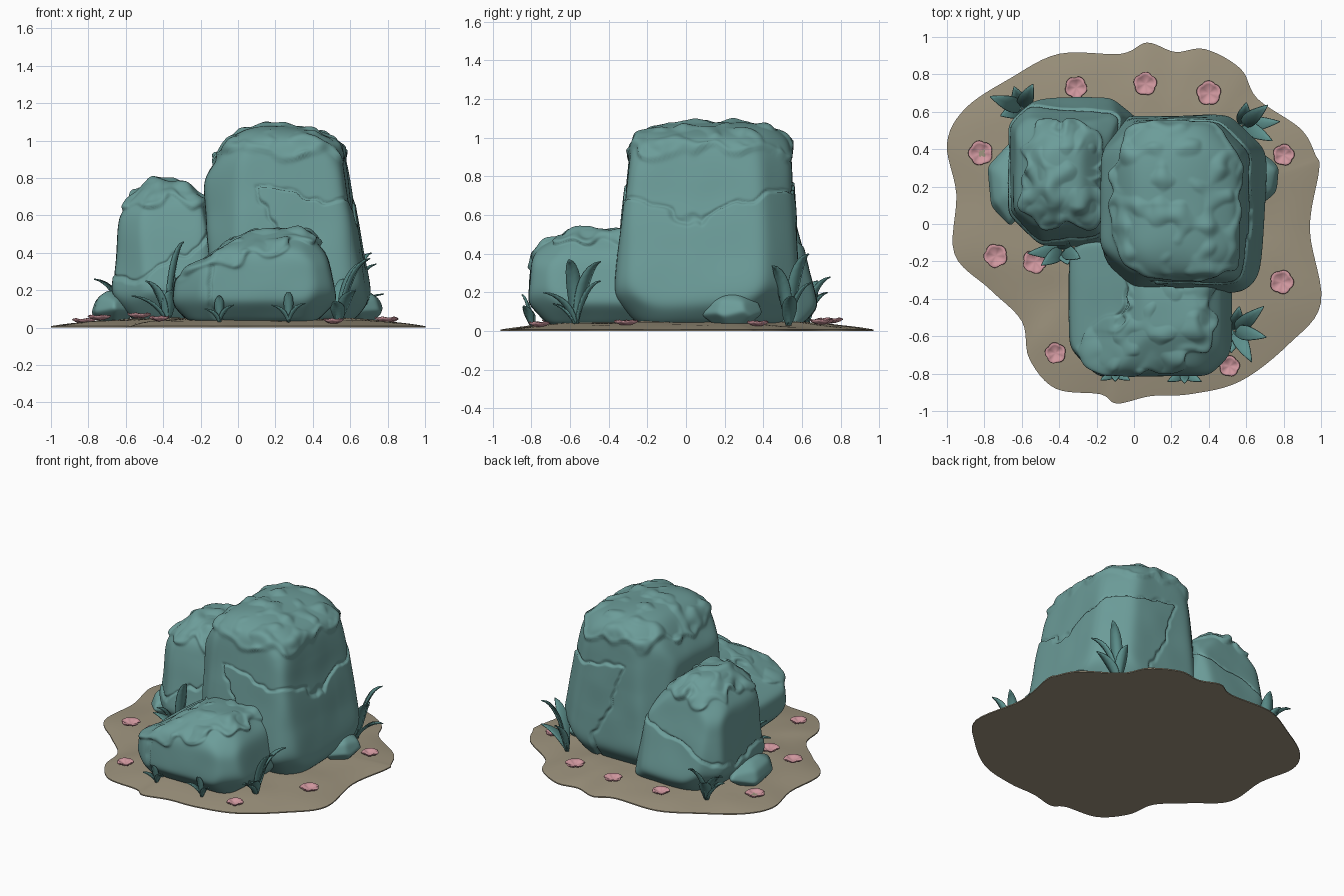
import bpy, bmesh, math, random
from mathutils import Vector, noise

if "Cube" in bpy.data.objects:
    bpy.data.objects.remove(bpy.data.objects["Cube"])

random.seed(4)


def material(name, rgb):
    m = bpy.data.materials.new(name)
    m.diffuse_color = (*rgb, 1)
    m.use_nodes = True
    m.node_tree.nodes["Principled BSDF"].inputs["Base Color"].default_value = m.diffuse_color
    return m


STONE = material("teal stone", (0.150, 0.335, 0.320))
LEAF = material("leaf teal", (0.110, 0.285, 0.270))
SAND = material("sandy soil", (0.335, 0.290, 0.205))
PINK = material("pink petals", (0.630, 0.310, 0.345))


def finish(bm, name, mat, thickness=0):
    bmesh.ops.recalc_face_normals(bm, faces=bm.faces)
    for f in bm.faces:
        f.smooth = True
    me = bpy.data.meshes.new(name)
    bm.to_mesh(me)
    bm.free()
    ob = bpy.data.objects.new(name, me)
    bpy.context.collection.objects.link(ob)
    me.materials.append(mat)
    if thickness:
        s = ob.modifiers.new("thickness", "SOLIDIFY")
        s.thickness = thickness
        s.offset = 0
    return ob


def step(x):
    x = min(max(x, 0), 1)
    return x * x * (3 - 2 * x)


def direction(az, el):
    a, e = math.radians(az), math.radians(el)
    return Vector((math.cos(a) * math.cos(e), math.sin(a) * math.cos(e), math.sin(e)))


def rock(name, centre, planes, cap=None, ledge=None, scale=(1, 1, 1), level=7, p=28):
    """Softly rounded intersection of planes (azimuth, elevation, distance),
    with a dripping crust above the cap height and a slightly raised, cracked ledge."""
    c = Vector(centre)
    cut = [direction(a, e) / d for a, e, d in planes]
    bm = bmesh.new()
    bmesh.ops.create_icosphere(bm, subdivisions=level, radius=1)
    for v in bm.verts:
        d = v.co.normalized()
        total = sum(k ** p for k in (n.dot(d) for n in cut) if k > 0)
        r = 1.012 * total ** (-1 / p)
        q = c + Vector([d[i] * r * scale[i] for i in range(3)])
        push = 0.006 * noise.noise(q * 5)
        s = 0
        if cap:
            az = math.atan2(d.y, d.x)
            edge = cap(q) + 0.02 * math.sin(11 * az + 3 * noise.noise(q * 3)) + 0.07 * noise.noise(q * 7)
            s = step((q.z - edge) / 0.014)
            lip = math.exp(-((q.z - edge - 0.03) / 0.025) ** 2)
            push += s * (0.006 + 0.035 * max(0, noise.noise(q * 10))) + 0.009 * lip - 0.006
        if ledge:
            g = ledge(q) + 0.08 * noise.noise(q * 4) + 0.03 * noise.noise(q * 13)
            push += (1 - s) * (0.009 * step(g / 0.02) - 0.011 * math.exp(-(g / 0.010) ** 2))
        v.co = q + d * push
    return finish(bm, name, STONE)


# Three boulders
rock("tall_boulder", (0.22, 0.12, 0.5), [
    (-3, 10, .414), (180, -4, .385), (180, 34, .50), (0, 88, .582),
    (-90, 6, .452), (90, 3, .445), (0, 50, .595), (-90, 50, .64), (90, 50, .65),
    (0, 70, .58), (180, 70, .588), (-90, 72, .632), (90, 70, .65),
    (45, 8, .495), (-45, 8, .56), (-135, 5, .48), (135, 5, .485),
    (45, 40, .612), (-45, 40, .63), (-135, 40, .61), (135, 40, .615),
    (0, -90, .47), (0, -40, .594), (-90, -40, .579), (90, -40, .574),
    (45, -35, .60), (-45, -35, .66)],
    cap=lambda q: 0.91,
    ledge=lambda q: min(0.55 + 0.4 * abs(q.y - 0.08) - q.z, q.x - 0.22 - 0.3 * (0.5 - q.z)))

rock("left_boulder", (-0.34, 0.28, 0.4), [
    (-8, 12, .239), (180, 5, .312), (180, 40, .358), (0, 88, .38), (0, 45, .311),
    (-90, 12, .349), (90, 14, .322), (90, 50, .385), (-90, 50, .404),
    (135, 6, .39), (-135, 6, .37), (-45, 8, .36), (45, 8, .395),
    (135, 40, .38), (45, 40, .365), (-135, 40, .41), (-45, 40, .404),
    (0, -90, .37), (180, -40, .392), (-90, -40, .445), (90, -40, .476),
    (135, -35, .456), (-135, -35, .46)],
    cap=lambda q: 0.66,
    ledge=lambda q: 0.36 + 0.5 * (q.x + 0.4) - q.z)

rock("front_boulder", (0.1, -0.46, 0.25), [
    (0, 12, .40), (180, 5, .432), (180, 57, .247), (180, 86, .272), (0, 45, .372),
    (-90, 4, .350), (-90, 35, .355), (-90, 62, .302), (90, 0, .36), (90, 78, .283),
    (-135, 6, .445), (-45, 6, .462), (135, 6, .515), (-45, 45, .392), (-135, 40, .385),
    (0, -90, .22), (0, -45, .382), (180, -45, .405), (-90, -45, .332),
    (-45, -35, .425), (-135, -35, .434)],
    cap=lambda q: 0.40 + 0.25 * (q.x - 0.2) + 0.15 * step((q.y + 0.62) * 6) * step((0.05 - q.x) * 8),
    ledge=lambda q: 0.3 * (q.y + 0.5) - 0.06 - q.x)

# Two small lumpy stones beside the boulders
for name, c, size in (("left_stone", (-0.665, 0.21, 0.105), (0.104, 0.172, 0.092)),
                      ("right_stone", (0.65, 0.24, 0.105), (0.108, 0.128, 0.088))):
    facets = [(a + random.uniform(-12, 12), e, random.uniform(.97, 1.05))
              for e in (-35, 15, 50) for a in range(0, 360, 60)]
    rock(name, c, facets + [(0, 90, 1), (0, -90, .9)], scale=size, level=5, p=18)

# Ground patch with a wavy outline
outline = [Vector(p) for p in (
    (.99, .29), (.94, -.03), (1.0, -.42), (.83, -.64), (.57, -.84), (.3, -.91), (.09, -.92),
    (-.09, -.96), (-.18, -.91), (-.42, -.88), (-.56, -.72), (-.6, -.52), (-.77, -.35),
    (-.96, -.16), (-.95, .16), (-1.0, .43), (-.9, .62), (-.66, .78), (-.4, .91), (-.07, .91),
    (.07, .97), (.22, .92), (.38, .935), (.57, .83), (.66, .67), (.89, .51), (.97, .37))]


def rim_points(pts, n=6):
    out = []
    for i in range(len(pts)):
        a, b, c, d = (pts[(i + k) % len(pts)] for k in (-1, 0, 1, 2))
        for j in range(n):
            t = j / n
            out.append(b + 0.5 * t * (c - a + t * (2 * a - 5 * b + 4 * c - d
                       + t * (3 * b - a - 3 * c + d))))
    return out


def soil_height(x, y, t):
    return 0.008 + 0.044 * (1 - t ** 4) + 0.012 * t * (1 - t) * 4 * noise.noise((x * 4, y * 4, 0))


rim = rim_points(outline)
bm = bmesh.new()
rings = []
for t in (0.15, 0.35, 0.5, 0.6, 0.68, 0.76, 0.83, 0.89, 0.94, 0.98, 1.0):
    rings.append([bm.verts.new((p.x * t, p.y * t, soil_height(p.x * t, p.y * t, t))) for p in rim])
rings.append([bm.verts.new((p.x, p.y, 0)) for p in rim])
top, bottom = bm.verts.new((0, 0, 0.05)), bm.verts.new((0, 0, 0))
n = len(rim)
for i in range(n):
    j = (i + 1) % n
    bm.faces.new((top, rings[0][i], rings[0][j]))
    bm.faces.new((bottom, rings[-1][j], rings[-1][i]))
    for a, b in zip(rings, rings[1:]):
        bm.faces.new((a[i], b[i], b[j], a[j]))
ground = finish(bm, "ground_patch", SAND)
bpy.context.view_layer.objects.active = ground
ground.select_set(True)
bpy.ops.object.shade_smooth_by_angle(angle=math.radians(40))


# Tufts of folded, arching leaves: (azimuth, reach, height)
def tuft(name, x, y, leaves, width):
    bm = bmesh.new()
    for az, reach, height in leaves:
        out = direction(az, 0)
        side = Vector((-out.y, out.x, 0))
        rows = []
        for k in range(10):
            s = k / 9
            mid = Vector((x, y, 0.03)) + out * reach * (0.3 * s + 0.7 * s * s)
            mid.z += (height - 0.03) * (1.45 * s - 0.45 * s ** 3)
            w = width * (0.06 + 0.3 * (1 - s) ** 3 + math.sin(math.pi * s) ** 0.9) / 2
            fold = (out * 0.35 + Vector((0, 0, -0.2))) * w
            rows.append([bm.verts.new(q) for q in (mid - side * w, mid + fold, mid + side * w)])
        for a, b in zip(rows, rows[1:]):
            for i in (0, 1):
                bm.faces.new((a[i], a[i + 1], b[i + 1], b[i]))
    finish(bm, name, LEAF, 0.006)


tuft("back_left_tuft", -.60, .62, [(160, .18, .26), (65, .14, .28), (200, .12, .16), (110, .12, .2)], .075)
tuft("back_right_tuft", .58, .53, [(38, .17, .40), (-28, .18, .34), (80, .12, .25),
                                   (5, .2, .18)], .07)
tuft("right_tuft", .54, -.57, [(40, .2, .36), (-12, .17, .37), (-62, .19, .2),
                               (80, .13, .26), (-100, .12, .14)], .07)
tuft("left_tuft", -.38, -.14, [(-25, .1, .46), (70, .06, .34), (185, .19, .17),
                               (215, .14, .25), (-70, .08, .2)], .07)
tuft("front_left_tuft", -.1, -.79, [(-90, .05, .17), (-150, .09, .1), (-30, .09, .12)], .045)
tuft("front_right_tuft", .27, -.80, [(-90, .05, .19), (-155, .1, .12), (-25, .1, .13)], .045)

# Five-lobed blossoms lying on the ground
spots = [(-.31, .73), (.06, .75), (.4, .7), (-.82, .38), (.8, .37), (-.74, -.17),
         (-.53, -.2), (.79, -.31), (-.42, -.69), (.51, -.76)]
for number, (x, y) in enumerate(spots):
    bm = bmesh.new()
    turn = random.uniform(0, 6)
    size = random.uniform(0.05, 0.062)
    z = soil_height(x, y, min(math.hypot(x, y) / 0.97, 1)) + 0.006
    mid = bm.verts.new((x, y, z))
    loops = []
    for t, lift in ((0.4, 0.003), (0.75, 0.010), (1.0, 0.020)):
        loop = []
        for k in range(30):
            a = math.tau * k / 30
            lobe = abs(math.cos(2.5 * a))
            r = size * t * (1 + 0.14 * t * (lobe - 0.5))
            loop.append(bm.verts.new((x + r * math.cos(a + turn), y + r * math.sin(a + turn),
                                      z + lift + 0.006 * t * (1 - lobe))))
        loops.append(loop)
    for i in range(30):
        j = (i + 1) % 30
        bm.faces.new((mid, loops[0][i], loops[0][j]))
        for a, b in zip(loops, loops[1:]):
            bm.faces.new((a[i], b[i], b[j], a[j]))
    finish(bm, f"blossom_{number + 1}", PINK, 0.006)
